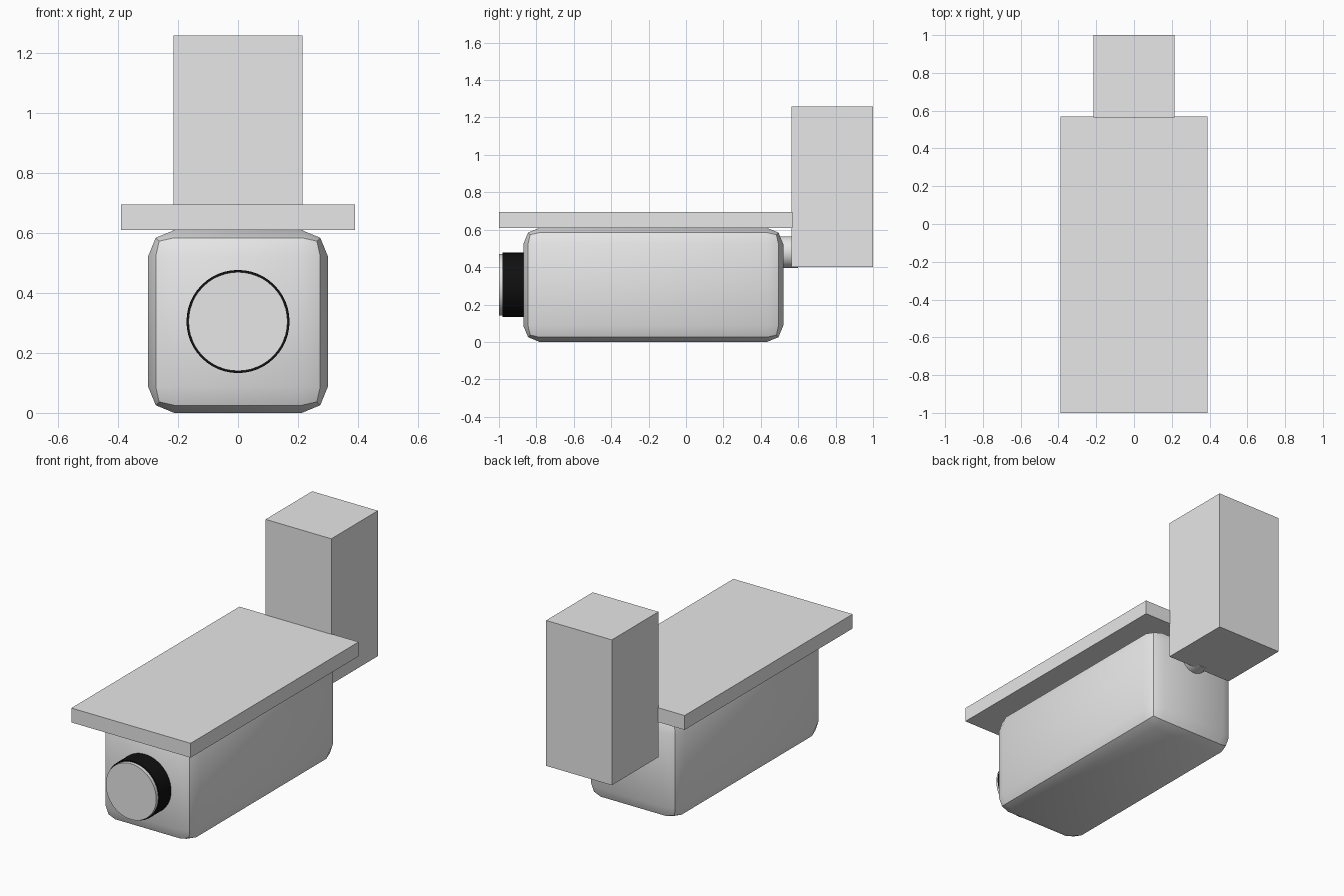
import bpy
import math

cube = bpy.data.objects.get("Cube")
if cube:
    bpy.data.objects.remove(cube, do_unlink=True)


def material(name, value):
    mat = bpy.data.materials.new(name)
    mat.use_nodes = True
    color = (value, value, value, 1)
    mat.diffuse_color = color
    mat.node_tree.nodes["Principled BSDF"].inputs["Base Color"].default_value = color
    return mat


grey = material("light_grey", 0.8)
black = material("black", 0.005)


def box(name, low, high, mat, bevel=0):
    """Box between two corners, optionally with rounded edges."""
    center = [(a + b) / 2 for a, b in zip(low, high)]
    bpy.ops.mesh.primitive_cube_add(size=1, location=center)
    obj = bpy.context.object
    obj.name = name
    obj.scale = [b - a for a, b in zip(low, high)]
    bpy.ops.object.transform_apply(location=False, rotation=False, scale=True)
    obj.data.materials.append(mat)
    if bevel:
        mod = obj.modifiers.new("rounded_edges", "BEVEL")
        mod.width = bevel
        mod.segments = 2
        bpy.ops.object.modifier_apply(modifier=mod.name)
        bpy.ops.object.shade_smooth_by_angle(angle=math.radians(30))
    return obj


def barrel(name, radius, front, back, z, mat):
    """Cylinder lying along y."""
    bpy.ops.mesh.primitive_cylinder_add(
        vertices=48, radius=radius, depth=back - front,
        location=(0, (front + back) / 2, z), rotation=(math.pi / 2, 0, 0))
    obj = bpy.context.object
    obj.name = name
    obj.data.materials.append(mat)
    bpy.ops.object.shade_smooth_by_angle(angle=math.radians(30))
    return obj


# Camera housing and its sun shade
box("housing", (-0.30, -0.87, 0), (0.30, 0.52, 0.61), grey, bevel=0.087)
box("sun_shade", (-0.39, -1, 0.61), (0.39, 0.57, 0.695), grey)

# Lens barrel and front glass
barrel("lens_barrel", 0.172, -0.98, -0.86, 0.305, black)
barrel("lens_front", 0.165, -1, -0.97, 0.305, grey)

# Rear mount
barrel("mount_pivot", 0.085, 0.48, 0.60, 0.48, grey)
box("mount_block", (-0.215, 0.565, 0.40), (0.215, 1, 1.26), grey)
